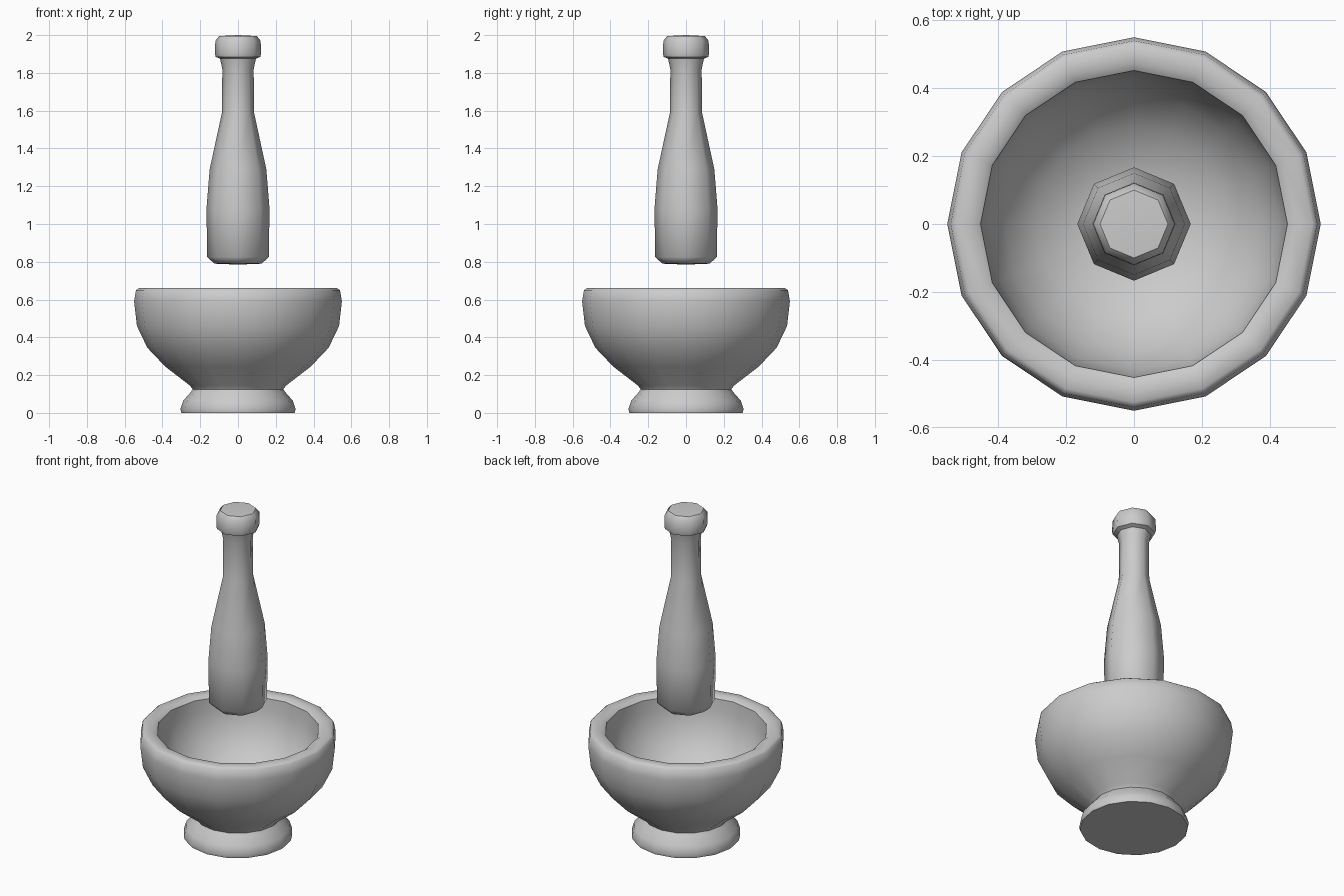
import bpy, bmesh, math

if "Cube" in bpy.data.objects:
    bpy.data.objects.remove(bpy.data.objects["Cube"])


def lathe(name, profile, sides):
    """Spin an (r, z) profile, starting and ending on the axis, around z."""
    bm = bmesh.new()
    rings = []
    for r, z in profile:
        if r == 0:
            rings.append([bm.verts.new((0, 0, z))] * sides)
        else:
            rings.append([bm.verts.new((r * math.cos(2 * math.pi * i / sides),
                                        r * math.sin(2 * math.pi * i / sides), z))
                          for i in range(sides)])
    for a, b in zip(rings, rings[1:]):
        for i in range(sides):
            j = (i + 1) % sides
            bm.faces.new(dict.fromkeys((a[i], a[j], b[j], b[i])))
    bmesh.ops.recalc_face_normals(bm, faces=bm.faces[:])
    mesh = bpy.data.meshes.new(name)
    bm.to_mesh(mesh)
    bm.free()
    obj = bpy.data.objects.new(name, mesh)
    bpy.context.collection.objects.link(obj)
    bpy.ops.object.select_all(action='DESELECT')
    obj.select_set(True)
    bpy.context.view_layer.objects.active = obj
    bpy.ops.object.shade_smooth_by_angle(angle=math.radians(50))
    return obj


# Mortar: foot, waist, outer bowl, rim, then inner bowl
lathe("mortar_bowl", [
    (0, 0), (0.30, 0), (0.305, 0.02), (0.29, 0.065), (0.25, 0.11),
    (0.24, 0.125), (0.255, 0.145), (0.385, 0.245), (0.48, 0.345),
    (0.535, 0.46), (0.55, 0.59), (0.54, 0.65), (0.525, 0.66),
    (0.475, 0.66), (0.452, 0.645), (0.447, 0.57), (0.43, 0.48),
    (0.38, 0.375), (0.29, 0.28), (0.16, 0.22), (0, 0.20)], 16)

# Pestle: grinding head, tapered handle and end knob
lathe("pestle", [
    (0, 0.785), (0.125, 0.79), (0.163, 0.825), (0.167, 1.08),
    (0.15, 1.29), (0.085, 1.59), (0.083, 1.82), (0.095, 1.875),
    (0.118, 1.885), (0.122, 1.90), (0.12, 1.97), (0.10, 1.995),
    (0, 2.0)], 8)
